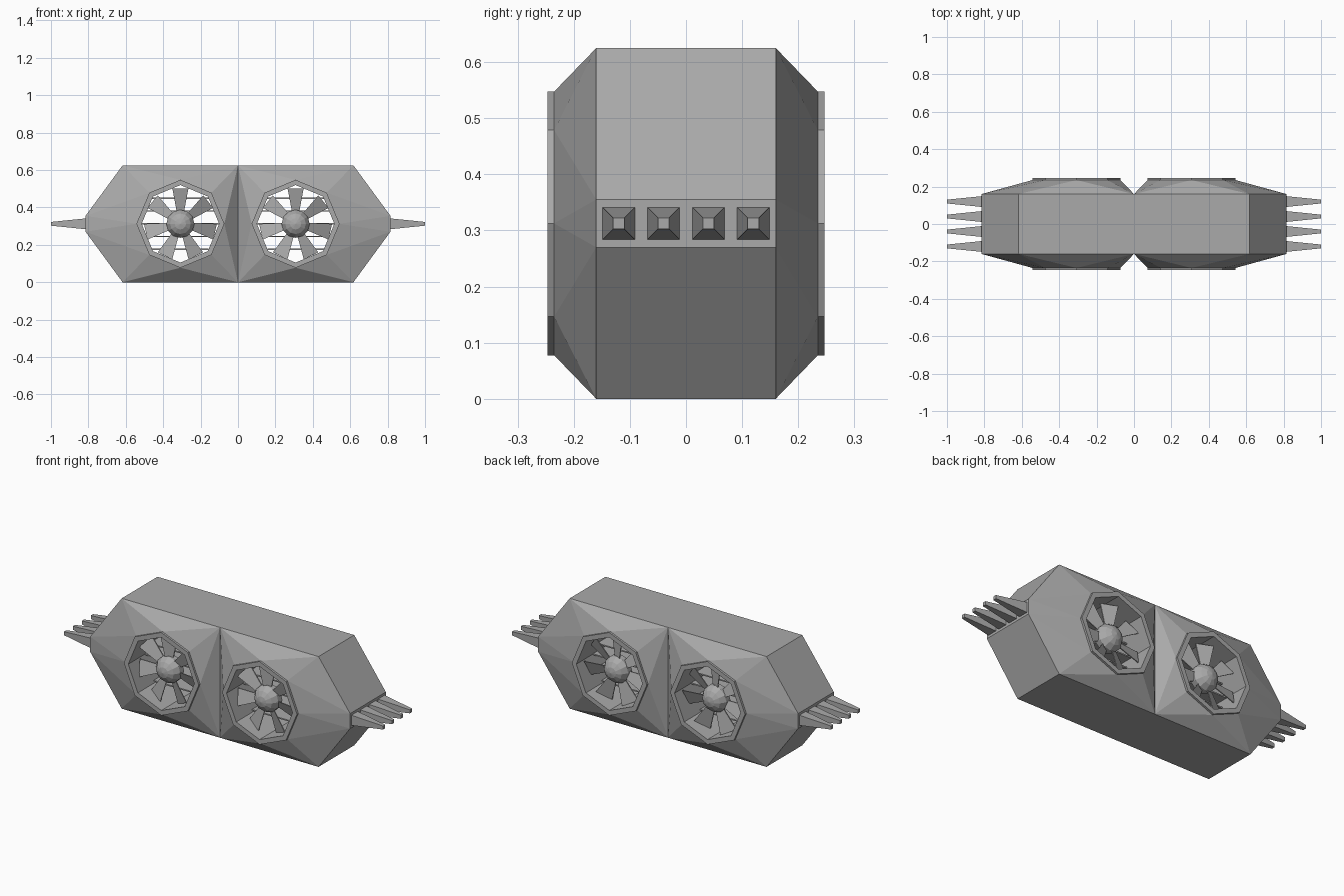
import bpy, bmesh, math
from mathutils import Matrix, Vector

cube = bpy.data.objects.get("Cube")
if cube:
    bpy.data.objects.remove(cube, do_unlink=True)

MID_Z, FAN_X = 0.3125, 0.308
SIDES, RING_R, HOLE_R = 8, 0.235, 0.207

grey = bpy.data.materials.new("plain grey")
grey.use_nodes = True
colour = (0.4, 0.4, 0.4, 1)
grey.diffuse_color = colour
grey.node_tree.nodes["Principled BSDF"].inputs["Base Color"].default_value = colour


def finish(name, bm):
    bmesh.ops.recalc_face_normals(bm, faces=bm.faces)
    mesh = bpy.data.meshes.new(name)
    bm.to_mesh(mesh)
    bm.free()
    mesh.materials.append(grey)
    obj = bpy.data.objects.new(name, mesh)
    bpy.context.collection.objects.link(obj)
    return obj


def lathe(name, profile, x, sides, closed=False):
    """Turn (radius, y) points around the fan axis."""
    bm = bmesh.new()
    rings = []
    for r, y in profile:
        rings.append([bm.verts.new((x + r * math.cos(math.tau * k / sides), y,
                                    MID_Z + r * math.sin(math.tau * k / sides)))
                      for k in range(sides)])
    pairs = list(zip(rings, rings[1:]))
    if closed:
        pairs.append((rings[-1], rings[0]))
    for a, b in pairs:
        for k in range(sides):
            n = (k + 1) % sides
            bm.faces.new((a[k], a[n], b[n], b[k]))
    bmesh.ops.remove_doubles(bm, verts=bm.verts, dist=0.0005)
    return finish(name, bm)


def box(bm, size, centre):
    bmesh.ops.create_cube(bm, size=1, matrix=Matrix.Translation(centre)
                          @ Matrix.Diagonal((*size, 1)))


# Faceted shell half: hull of the outer outline and the raised octagons
def shell(name, side):
    outline = [(0, 0), (0.617, 0), (0.815, 0.27), (0.815, 0.355),
               (0.617, 0.625), (0, 0.625)]
    bm = bmesh.new()
    for face in (-1, 1):
        for x, z in outline:
            bm.verts.new((side * x, face * 0.16, z))
        for k in range(SIDES):
            a = math.tau * k / SIDES
            bm.verts.new((side * (FAN_X + RING_R * math.cos(a)), face * 0.235,
                          MID_Z + RING_R * math.sin(a)))
    bmesh.ops.convex_hull(bm, input=bm.verts)
    # Open the fan holes and the joint between halves
    doomed = [f for f in bm.faces
              if all(abs(v.co.y) > 0.23 for v in f.verts)
              or all(abs(v.co.x) < 0.001 for v in f.verts)]
    bmesh.ops.delete(bm, geom=doomed, context='FACES')
    bmesh.ops.dissolve_limit(bm, angle_limit=0.01, verts=bm.verts, edges=bm.edges)
    finish(name, bm)


# Wedge blades around the hub, slightly pitched
def fan_blades(name, x, face):
    bm = bmesh.new()
    count = 7
    for k in range(count):
        a = math.pi / 2 + math.tau * k / count
        out = Vector((math.cos(a), 0, math.sin(a)))
        across = Vector((-math.sin(a), 0, math.cos(a)))
        base = Vector((x, face * 0.175, MID_Z))
        layers = []
        for dy in (-0.003, 0.003):
            layer = []
            for r, w in ((0.05, -0.017), (0.19, -0.043), (0.19, 0.043), (0.05, 0.017)):
                p = base + out * r + across * w
                p.y += dy + 0.4 * w * face
                layer.append(bm.verts.new(p))
            layers.append(layer)
        low, high = layers
        bm.faces.new(low)
        bm.faces.new(high)
        for i in range(4):
            j = (i + 1) % 4
            bm.faces.new((low[i], low[j], high[j], high[i]))
    finish(name, bm)


# Horizontal slats that span the tunnel
def slats(name, x):
    bm = bmesh.new()
    slope = math.tan(math.pi / 8)
    for i in range(-2, 3):
        dz = i * 0.068
        half = HOLE_R - abs(dz) * slope
        box(bm, (2 * half, 0.2, 0.007), (x, 0, MID_Z + dz))
    finish(name, bm)


# Tapered square prongs on the end face
def prongs(name, side):
    for i in range(4):
        y = (i - 1.5) * 0.08
        bm = bmesh.new()
        bmesh.ops.create_cone(
            bm, cap_ends=True, segments=4, radius1=0.029 * math.sqrt(2),
            radius2=0.01 * math.sqrt(2), depth=0.187,
            matrix=Matrix.Translation((side * 0.9065, y, MID_Z))
            @ Matrix.Rotation(side * math.pi / 2, 4, 'Y')
            @ Matrix.Rotation(math.pi / 4, 4, 'Z'))
        finish(f"{name}_{i + 1}", bm)


for label, side in (("left", 1), ("right", -1)):
    x = side * FAN_X
    shell(f"{label}_shell", side)
    # Raised rim and through tunnel
    lathe(f"{label}_tunnel", [(RING_R, 0.235), (RING_R, 0.247), (HOLE_R, 0.247),
                              (HOLE_R, -0.247), (RING_R, -0.247), (RING_R, -0.235)],
          x, SIDES)
    slats(f"{label}_slats", x)
    prongs(f"{label}_prong", side)
    for where, face in (("front", -1), ("back", 1)):
        fan_blades(f"{label}_{where}_blades", x, face)
        # Domed hub
        lathe(f"{label}_{where}_hub",
              [(0, face * 0.15), (0.075, face * 0.15), (0.075, face * 0.185),
               (0.055, face * 0.215), (0.03, face * 0.23), (0, face * 0.236)], x, 12)
